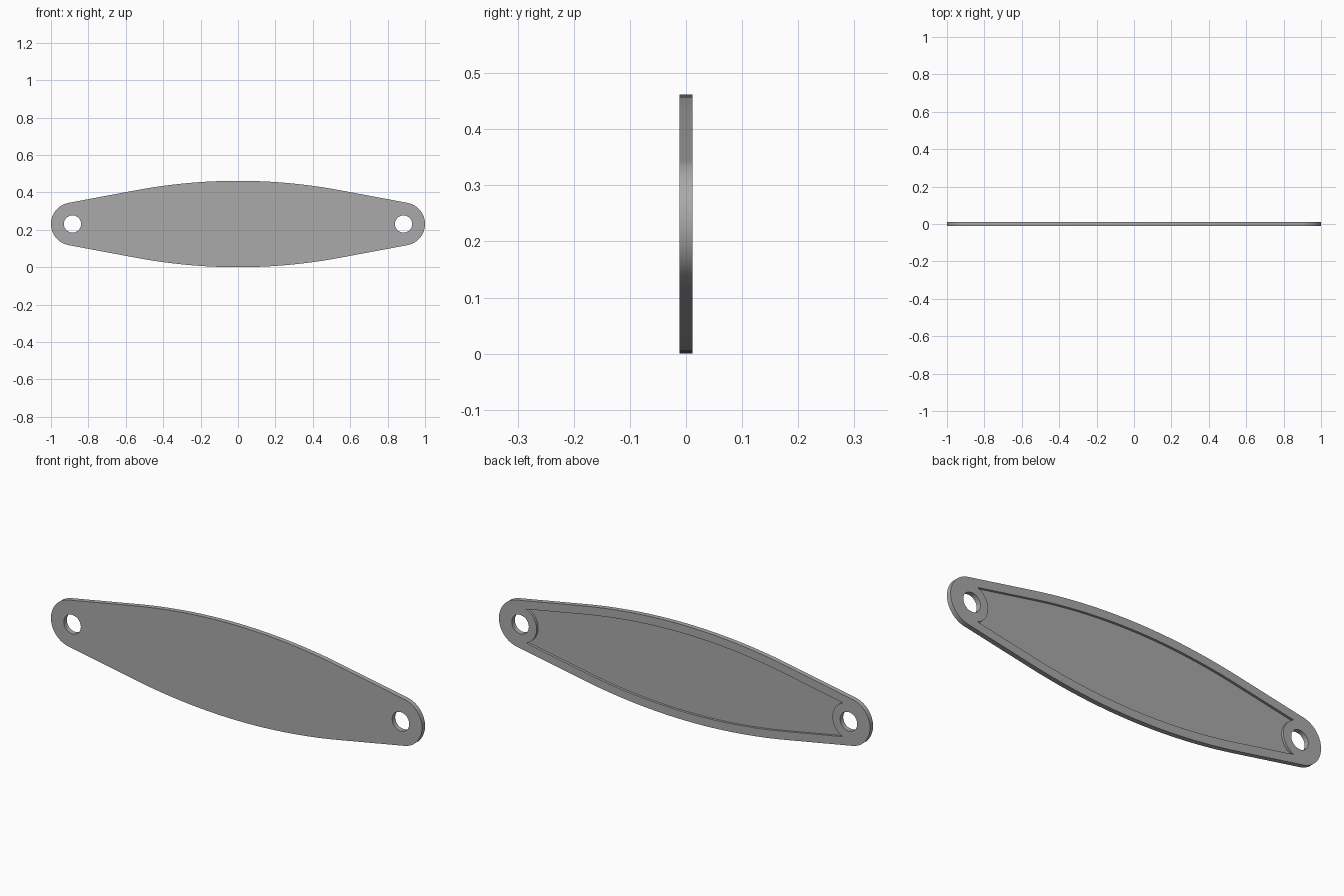
import bpy, bmesh, math

cube = bpy.data.objects.get("Cube")
if cube:
    bpy.data.objects.remove(cube)

HALF, END_X, END_R, HOLE_R, BOSS_R = 0.231, 0.885, 0.115, 0.046, 0.088
FRONT, BACK, FLOOR, RIM = -0.0117, 0.0117, 0.0, 0.04
BLEND_X, SLOPE = 0.55, 0.187
TILT = math.atan(SLOPE)


def upper_edge(inset):
    """Right half of the bowed upper edge, moved inwards by inset."""
    pts = []
    for i in range(17):
        x = BLEND_X * i / 16
        a = math.atan(SLOPE * x / BLEND_X)
        z = HALF - SLOPE * x * x / (2 * BLEND_X)
        pts.append((x - inset * math.sin(a), z - inset * math.cos(a)))
    return pts


def end_arc(radius, start, stop, steps):
    return [(END_X + radius * math.cos(start + (stop - start) * i / steps),
             radius * math.sin(start + (stop - start) * i / steps))
            for i in range(steps + 1)]


def close_loop(edge, arc):
    """Mirror an upper edge and an end arc into a full closed outline."""
    right = edge + arc + [(x, -z) for x, z in reversed(edge[1:])]
    return right + [(0, -edge[0][1])] + [(-x, z) for x, z in reversed(right[1:])]


# Outer outline: bowed sides tangent to round ends
top = math.pi / 2 - TILT
outline = close_loop(upper_edge(0), end_arc(END_R, top, -top, 40))

# Back recess: parallel to the sides, cut by a round boss at each hole
corner = top + math.acos((END_R - RIM) / BOSS_R)
recess = close_loop(upper_edge(RIM),
                    end_arc(BOSS_R, corner, 2 * math.pi - corner, 24))

# Bolt holes
hole = end_arc(HOLE_R, 0, 2 * math.pi, 40)[:-1]
holes = [hole, [(-x, z) for x, z in hole]]

bm = bmesh.new()


def ring(points, y):
    verts = [bm.verts.new((x, y, z + HALF)) for x, z in points]
    edges = [bm.edges.new((v, verts[i - 1])) for i, v in enumerate(verts)]
    return verts, edges


def wall(a, b):
    for i in range(len(a[0])):
        bm.faces.new((a[0][i - 1], a[0][i], b[0][i], b[0][i - 1]))


def cap(rings, y_normal):
    edges = [e for r in rings for e in r[1]]
    bmesh.ops.triangle_fill(bm, edges=edges, use_beauty=True,
                            normal=(0, y_normal, 0))


front_rings = [ring(p, FRONT) for p in [outline] + holes]
back_rings = [ring(p, BACK) for p in [outline] + holes]
recess_back, recess_floor = ring(recess, BACK), ring(recess, FLOOR)

cap(front_rings, -1)
cap(back_rings + [recess_back], 1)
cap([recess_floor], 1)
for a, b in zip(front_rings, back_rings):
    wall(a, b)
wall(recess_back, recess_floor)
bmesh.ops.recalc_face_normals(bm, faces=bm.faces[:])

mesh = bpy.data.meshes.new("link_plate")
bm.to_mesh(mesh)
bm.free()
plate = bpy.data.objects.new("link_plate", mesh)
bpy.context.collection.objects.link(plate)

# Plain grey finish
grey = bpy.data.materials.new("plain_grey")
grey.use_nodes = True
color = (0.4, 0.4, 0.4, 1)
grey.diffuse_color = color
grey.node_tree.nodes["Principled BSDF"].inputs["Base Color"].default_value = color
mesh.materials.append(grey)

bpy.context.view_layer.objects.active = plate
plate.select_set(True)
bpy.ops.object.shade_smooth_by_angle(angle=math.radians(30))
